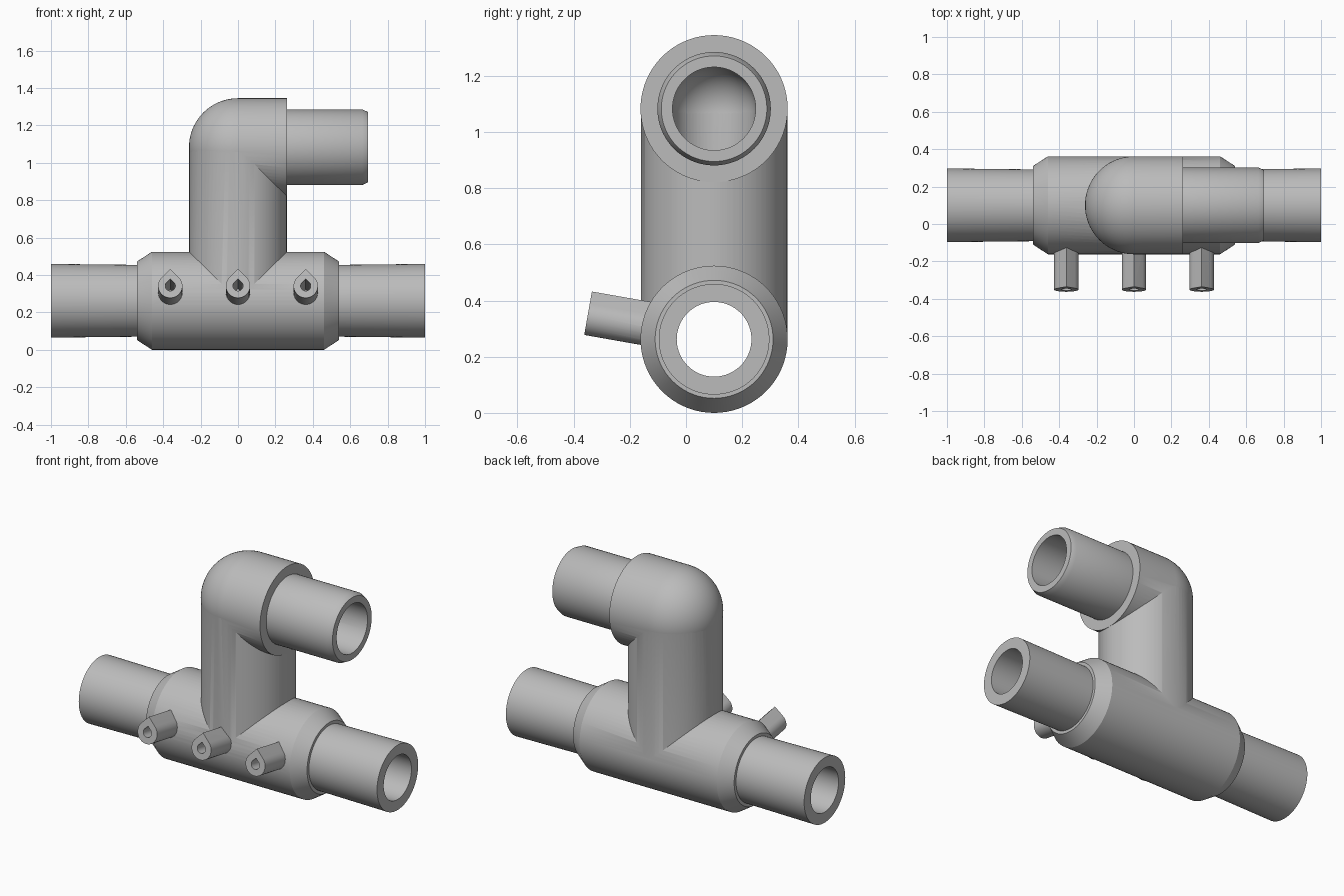
import bpy
import bmesh
from math import sin, cos, pi, radians, sqrt
from mathutils import Matrix, Vector

cube = bpy.data.objects.get("Cube")
if cube:
    bpy.data.objects.remove(cube, do_unlink=True)

SEG = 72
AXIS_Y = 0.10        # depth of all pipe axes
RUN_Z = 0.262        # height of the straight run
OUT_Z = 1.083        # height of the side outlet
R = 0.262            # outer radius of the thick body

grey = bpy.data.materials.new("pipe grey")
grey.use_nodes = True
COLOUR = (0.5, 0.5, 0.5, 1)
grey.diffuse_color = COLOUR
grey.node_tree.nodes["Principled BSDF"].inputs["Base Color"].default_value = COLOUR

ALONG_X = Matrix.Rotation(radians(90), 4, "Y")


def finish(name, bm, matrix):
    bmesh.ops.transform(bm, matrix=matrix, verts=bm.verts)
    bmesh.ops.recalc_face_normals(bm, faces=bm.faces)
    mesh = bpy.data.meshes.new(name)
    bm.to_mesh(mesh)
    bm.free()
    mesh.materials.append(grey)
    obj = bpy.data.objects.new(name, mesh)
    bpy.context.collection.objects.link(obj)
    return obj


def lathe(name, profile, matrix):
    """Revolve (distance, radius) pairs around local z and cap both ends."""
    bm = bmesh.new()
    rings = []
    for d, r in profile:
        if r < 1e-6:
            rings.append([bm.verts.new((0, 0, d))])
        else:
            rings.append([bm.verts.new((r * cos(2 * pi * i / SEG), r * sin(2 * pi * i / SEG), d))
                          for i in range(SEG)])
    for a, b in zip(rings, rings[1:]):
        for i in range(SEG):
            j = (i + 1) % SEG
            if len(a) == 1:
                bm.faces.new((a[0], b[j], b[i]))
            else:
                bm.faces.new((a[i], a[j], b[j], b[i]))
    for ring in (rings[0], rings[-1]):
        if len(ring) > 1:
            bm.faces.new(ring)
    return finish(name, bm, matrix)


def dome(r, steps=18):
    """Quarter-circle profile ending at distance 0."""
    return [(-r * cos(k * pi / 2 / steps), r * sin(k * pi / 2 / steps)) for k in range(steps + 1)]


def teardrop(name, r, start, end, matrix):
    """Prism along local -y whose section is a circle with a pointed top."""
    outline = [(r * cos(a), r * sin(a)) for a in
               (radians(135 + 270 * k / 30) for k in range(31))] + [(0, r * sqrt(2))]
    bm = bmesh.new()
    near = [bm.verts.new((x, -start, z)) for x, z in outline]
    far = [bm.verts.new((x, -end, z)) for x, z in outline]
    bm.faces.new(near)
    bm.faces.new(far)
    for i in range(len(outline)):
        j = (i + 1) % len(outline)
        bm.faces.new((near[i], near[j], far[j], far[i]))
    return finish(name, bm, matrix)


def combine(target, tool, operation):
    mod = target.modifiers.new(operation.lower(), "BOOLEAN")
    mod.operation = operation
    mod.solver = "EXACT"
    mod.object = tool
    bpy.context.view_layer.objects.active = target
    bpy.ops.object.modifier_apply(modifier=mod.name)
    bpy.data.objects.remove(tool, do_unlink=True)


run_frame = Matrix.Translation((0, AXIS_Y, RUN_Z)) @ ALONG_X
out_frame = Matrix.Translation((0, AXIS_Y, OUT_Z)) @ ALONG_X
riser_frame = Matrix.Translation((0, AXIS_Y, RUN_Z))
rise = OUT_Z - RUN_Z

# Straight run with thick middle, tapered shoulders and pipe ends
half = [(1, 0.197), (0.54, 0.192), (0.54, 0.21), (0.46, R)]
body = lathe("pipe_manifold", [(-d, r) for d, r in half] + half[::-1], run_frame)

# Riser, rounded elbow with collar, and chamfered outlet pipe
riser = lathe("riser", [(0, R - 0.0012), (rise, R - 0.0012)], riser_frame)
elbow = lathe("elbow_outlet", dome(R) + [(R - 0.001, R), (R - 0.001, 0.202), (0.665, 0.202),
                                         (0.695, 0.188)], out_frame)
combine(body, riser, "UNION")
combine(body, elbow, "UNION")

# Three tilted teardrop nozzles on the front
nozzle_frames = [Matrix.Translation((x, AXIS_Y, RUN_Z)) @ Matrix.Rotation(radians(-10), 4, "X")
                 for x in (-0.362, 0, 0.362)]
for frame in nozzle_frames:
    combine(body, teardrop("nozzle", 0.065, 0.18, 0.458, frame), "UNION")

# Bores: straight through, riser, outlet and nozzles
combine(body, lathe("run_bore", [(-1.1, 0.133), (1.1, 0.133)], run_frame), "DIFFERENCE")
combine(body, lathe("riser_bore", [(0, 0.147), (rise, 0.147)], riser_frame), "DIFFERENCE")
combine(body, lathe("outlet_bore", dome(0.148) + [(0.8, 0.148)], out_frame), "DIFFERENCE")
for frame in nozzle_frames:
    combine(body, teardrop("nozzle_bore", 0.027, 0.05, 0.6, frame), "DIFFERENCE")

# Smooth round walls, sharp rims
bpy.ops.object.select_all(action="DESELECT")
body.select_set(True)
bpy.context.view_layer.objects.active = body
bpy.ops.object.shade_smooth_by_angle(angle=radians(25))
